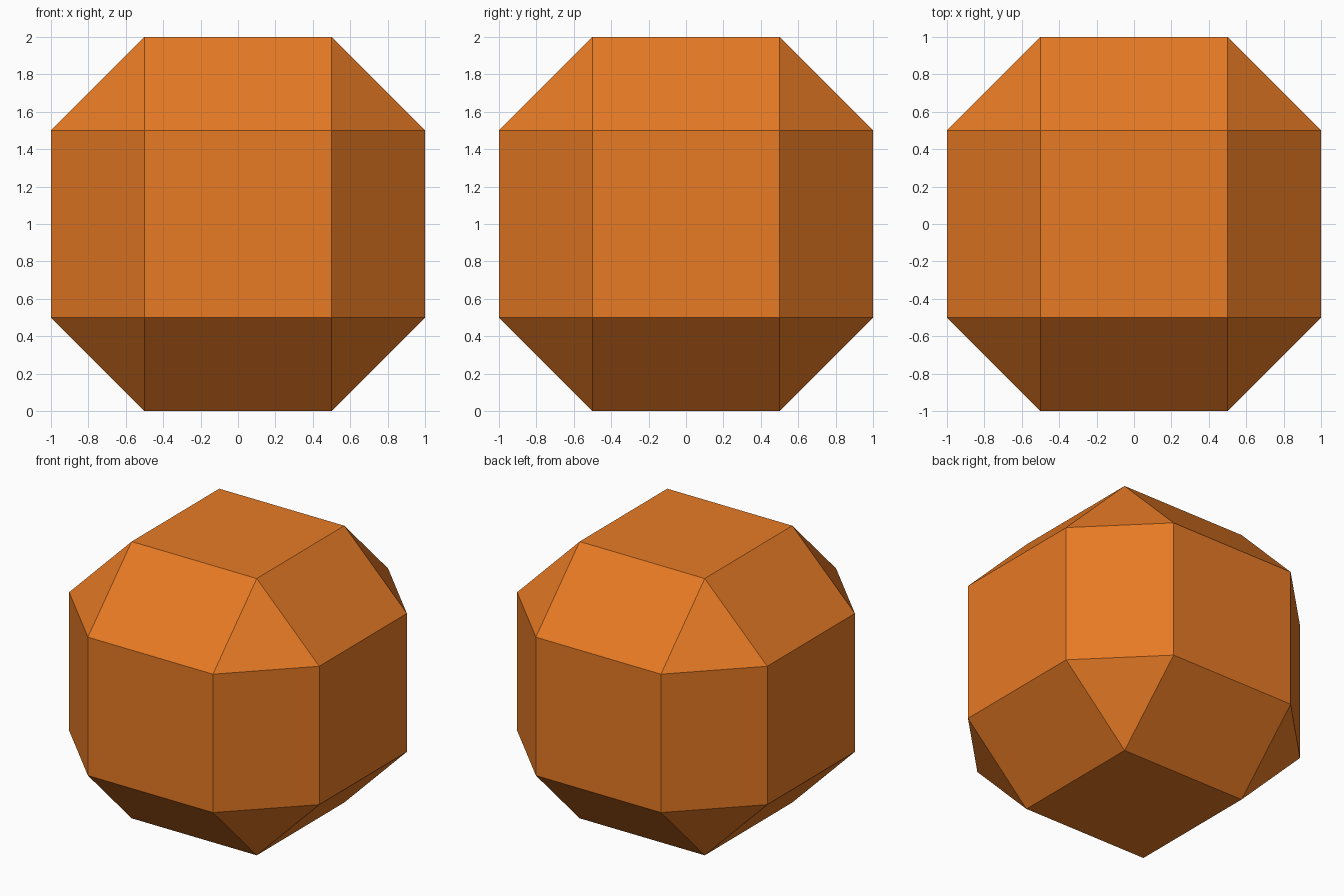
import bpy, bmesh

if "Cube" in bpy.data.objects:
    bpy.data.objects.remove(bpy.data.objects["Cube"])

# Single flat orange colour
orange = bpy.data.materials.new("orange")
orange.diffuse_color = (0.8, 0.195, 0.018, 1)
orange.use_nodes = True
orange.node_tree.nodes["Principled BSDF"].inputs["Base Color"].default_value = orange.diffuse_color

# Faceted ball: a cube with every edge and corner chamfered by half a unit
bm = bmesh.new()
bmesh.ops.create_cube(bm, size=2)
bmesh.ops.bevel(bm, geom=bm.edges[:], offset=0.5, offset_type='OFFSET',
                segments=1, profile=0.5, affect='EDGES')
bmesh.ops.translate(bm, verts=bm.verts, vec=(0, 0, 1))
bmesh.ops.recalc_face_normals(bm, faces=bm.faces)

mesh = bpy.data.meshes.new("faceted_ball")
bm.to_mesh(mesh)
bm.free()
mesh.materials.append(orange)
ball = bpy.data.objects.new("faceted_ball", mesh)
bpy.context.collection.objects.link(ball)
